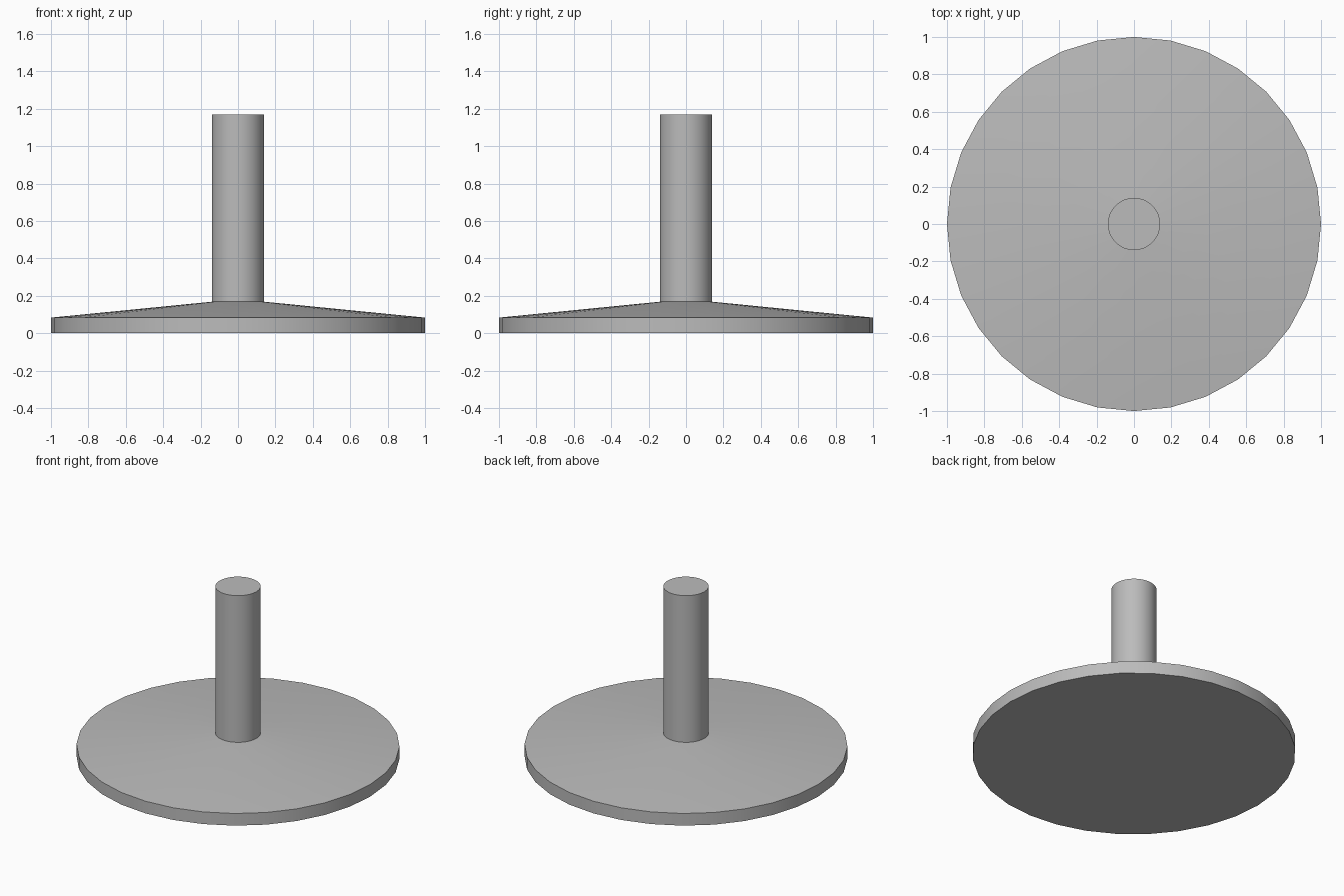
import bpy
import bmesh
import math

cube = bpy.data.objects.get("Cube")
if cube:
    bpy.data.objects.remove(cube, do_unlink=True)

SIDES = 32
BASE_RADIUS, POST_RADIUS = 1.0, 0.14
RIM_TOP, CONE_TOP, POST_TOP = 0.083, 0.168, 1.17

grey = bpy.data.materials.new("plain_grey")
grey.use_nodes = True
colour = (0.5, 0.5, 0.5, 1.0)
grey.diffuse_color = colour
grey.node_tree.nodes["Principled BSDF"].inputs["Base Color"].default_value = colour


def turned_part(name, profile):
    """Revolve a (radius, height) profile about z and cap both ends."""
    bm = bmesh.new()
    rings = []
    for radius, height in profile:
        ring = []
        for i in range(SIDES):
            a = math.tau * i / SIDES
            ring.append(bm.verts.new((radius * math.cos(a), radius * math.sin(a), height)))
        rings.append(ring)
    for low, high in zip(rings, rings[1:]):
        for i in range(SIDES):
            j = (i + 1) % SIDES
            bm.faces.new((low[i], low[j], high[j], high[i]))
    bm.faces.new(rings[0][::-1])
    bm.faces.new(rings[-1])
    mesh = bpy.data.meshes.new(name)
    bm.to_mesh(mesh)
    bm.free()
    mesh.materials.append(grey)
    obj = bpy.data.objects.new(name, mesh)
    bpy.context.collection.objects.link(obj)
    bpy.ops.object.select_all(action="DESELECT")
    obj.select_set(True)
    bpy.context.view_layer.objects.active = obj
    bpy.ops.object.shade_smooth_by_angle(angle=math.radians(30))
    return obj


# Round foot with a straight rim and a shallow conical top
turned_part("base", [(BASE_RADIUS, 0), (BASE_RADIUS, RIM_TOP), (POST_RADIUS, CONE_TOP)])

# Upright post standing on the foot
turned_part("post", [(POST_RADIUS, CONE_TOP), (POST_RADIUS, POST_TOP)])
